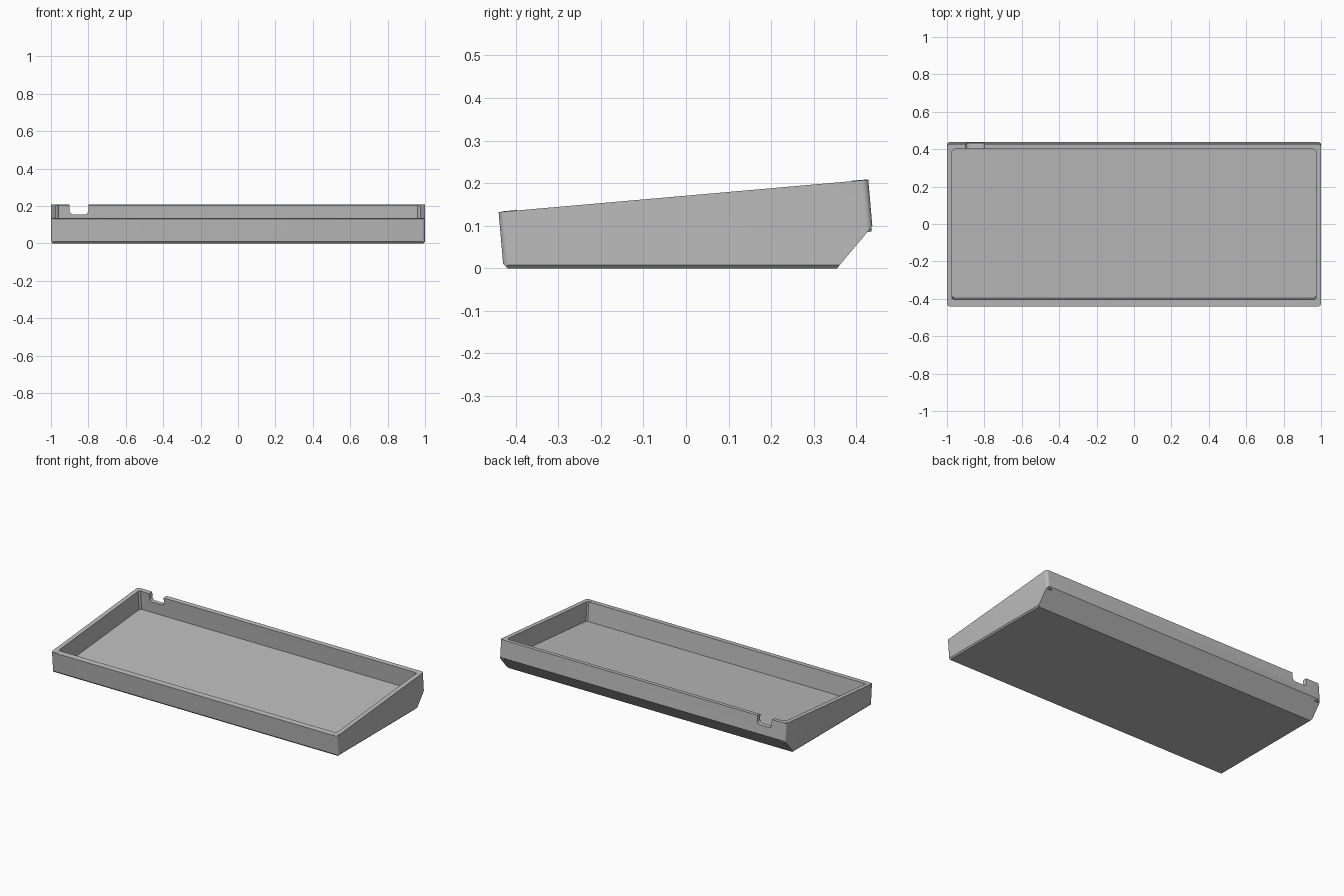
import bpy, bmesh
from math import radians, cos, sin, pi
from mathutils import Matrix, Vector

cube = bpy.data.objects.get("Cube")
if cube:
    bpy.data.objects.remove(cube, do_unlink=True)

grey = bpy.data.materials.new("light grey")
grey.use_nodes = True
colour = (0.5, 0.5, 0.5, 1)
grey.diffuse_color = colour
grey.node_tree.nodes["Principled BSDF"].inputs["Base Color"].default_value = colour

# Frame of the sloping rim
TILT = Matrix.Translation((0, -0.006, 0.17)) @ Matrix.Rotation(radians(5), 4, "X")


def prism(name, half_x, half_y, radius, z0, z1, matrix, cuts=(), steps=6):
    """Rounded rectangle extruded from z0 to z1, then trimmed by planes."""
    bm = bmesh.new()
    ring = []
    for i, (sx, sy) in enumerate([(1, 1), (-1, 1), (-1, -1), (1, -1)]):
        for k in range(steps + 1):
            a = (i + k / steps) * pi / 2
            ring.append(bm.verts.new((sx * (half_x - radius) + radius * cos(a),
                                      sy * (half_y - radius) + radius * sin(a), z0)))
    base = bm.faces.new(ring)
    top = bmesh.ops.extrude_face_region(bm, geom=[base])["geom"]
    bmesh.ops.translate(bm, vec=(0, 0, z1 - z0),
                        verts=[v for v in top if isinstance(v, bmesh.types.BMVert)])
    bmesh.ops.remove_doubles(bm, verts=bm.verts, dist=1e-5)
    bm.transform(matrix)
    for point, normal in cuts:
        cut = bmesh.ops.bisect_plane(bm, geom=bm.verts[:] + bm.edges[:] + bm.faces[:],
                                     plane_co=point, plane_no=Vector(normal).normalized(),
                                     clear_outer=True)["geom_cut"]
        edges = [e for e in cut if isinstance(e, bmesh.types.BMEdge) and e.is_boundary]
        bmesh.ops.edgeloop_fill(bm, edges=edges)
    bmesh.ops.recalc_face_normals(bm, faces=bm.faces)
    mesh = bpy.data.meshes.new(name)
    bm.to_mesh(mesh)
    bm.free()
    mesh.materials.append(grey)
    obj = bpy.data.objects.new(name, mesh)
    bpy.context.collection.objects.link(obj)
    return obj


def activate(obj):
    bpy.ops.object.select_all(action="DESELECT")
    obj.select_set(True)
    bpy.context.view_layer.objects.active = obj


def carve(obj, cutter):
    mod = obj.modifiers.new("carve", "BOOLEAN")
    mod.operation = "DIFFERENCE"
    mod.solver = "EXACT"
    mod.object = cutter
    activate(obj)
    bpy.ops.object.modifier_apply(modifier=mod.name)
    bpy.data.objects.remove(cutter, do_unlink=True)


# Wedge body: flat base, sloping back underside, small chamfers round the base
tray = prism("tray", 1, 0.436, 0.016, -0.3, 0, TILT, cuts=[
    ((0, 0, 0), (0, 0, -1)),
    ((0, 0.355, 0), (0, 0.098, -0.082)),
    ((0, -0.428, 0.008), (0, -1, -1)),
    ((1, 0, 0.008), (1, 0, -1)),
    ((-1, 0, 0.008), (-1, 0, -1)),
])

# Open cavity with its floor parallel to the rim
carve(tray, prism("cavity_cutter", 0.972, 0.404, 0.01, -0.12, 0.1,
                  TILT @ Matrix.Translation((0, 0.0035, 0))))

# Cable notch in the back wall
carve(tray, prism("notch_cutter", 0.05, 0.1, 0.02, -0.5, -0.37,
                  Matrix.Translation((-0.85, 0, 0.255)) @ Matrix.Rotation(pi / 2, 4, "X")))

# Round corner posts
parts = [tray]
for side, sx in (("left", 1), ("right", -1)):
    for end, sy in (("front", -1), ("back", 1)):
        place = TILT @ Matrix.Translation((sx * 0.977, sy * 0.413 + 0.002, 0))
        parts.append(prism(f"{end}_{side}_post", 0.018, 0.018, 0.018,
                           -0.122, 0.001, place))

for part in parts:
    activate(part)
    bpy.ops.object.shade_smooth_by_angle(angle=radians(30))
